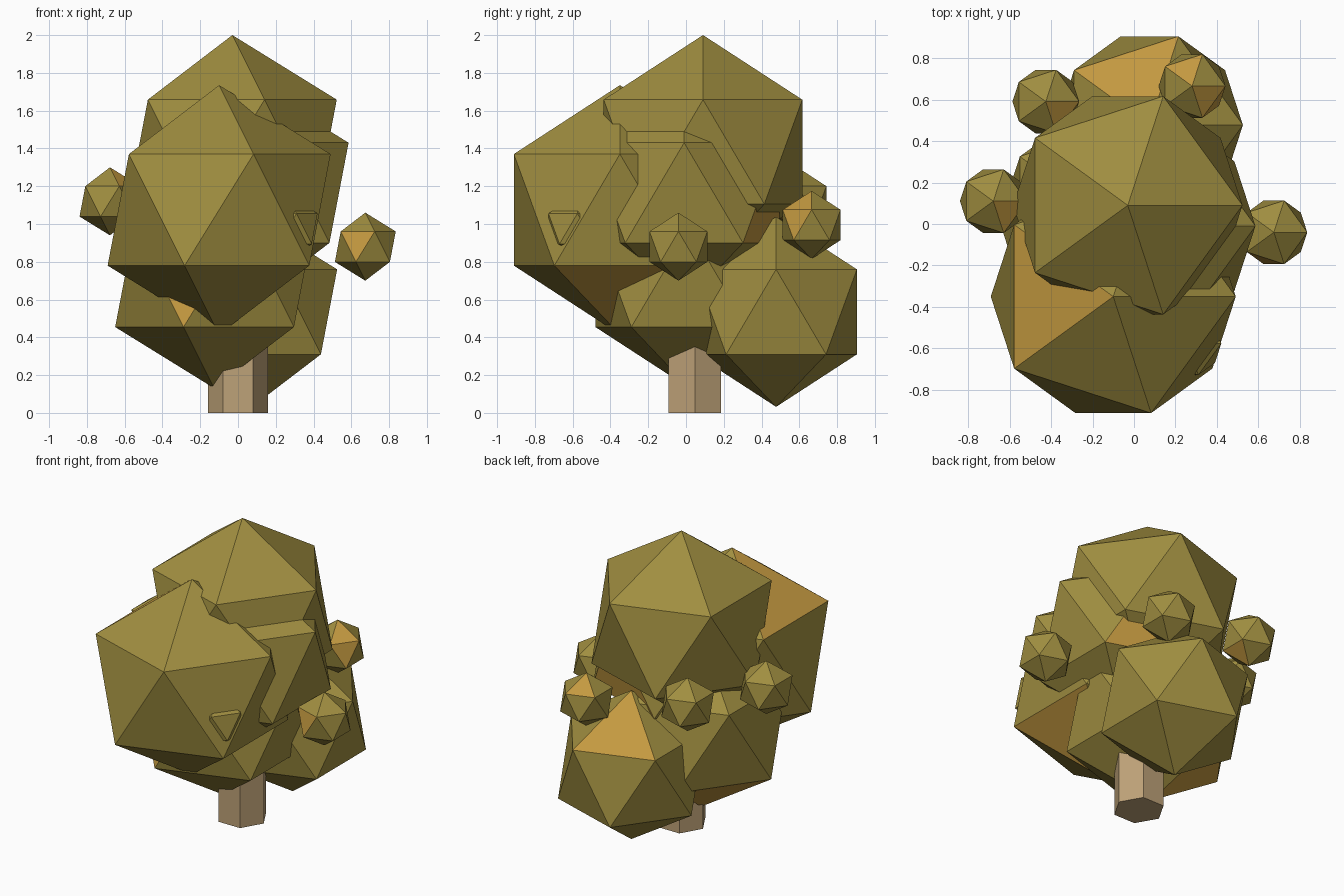
import bpy, bmesh, math
from mathutils import Vector

if "Cube" in bpy.data.objects:
    bpy.data.objects.remove(bpy.data.objects["Cube"])


def material(name, rgb):
    m = bpy.data.materials.new(name)
    m.diffuse_color = (*rgb, 1)
    m.use_nodes = True
    m.node_tree.nodes["Principled BSDF"].inputs["Base Color"].default_value = m.diffuse_color
    return m


OLIVE = material("olive leaves", (0.35, 0.27, 0.051))
GOLD = material("golden leaves", (0.55, 0.32, 0.051))
BARK = material("tan bark", (0.515, 0.362, 0.188))

# Elevation of the four bands of icosahedron faces
CAP, UPPER, LOWER, BASE = 52.6, 10.8, -10.8, -52.6


def direction(azimuth, elevation):
    a, e = math.radians(azimuth), math.radians(elevation)
    return Vector((math.cos(a) * math.cos(e), math.sin(a) * math.cos(e), math.sin(e)))


def finish(name, bm, location, mats):
    me = bpy.data.meshes.new(name)
    bm.to_mesh(me)
    bm.free()
    for m in mats:
        me.materials.append(m)
    ob = bpy.data.objects.new(name, me)
    ob.location = location
    bpy.context.collection.objects.link(ob)
    return ob


def leaf_clump(name, location, radius, accents=()):
    """Flat-faced clump; faces pointing along an accent direction are golden."""
    bm = bmesh.new()
    bmesh.ops.create_icosphere(bm, subdivisions=1, radius=radius)
    bm.normal_update()
    for acc in accents:
        d = direction(*acc)
        max(bm.faces, key=lambda f: f.normal.dot(d)).material_index = 1
    finish(name, bm, location, [OLIVE, GOLD])


# Trunk: six-sided post
bm = bmesh.new()
bmesh.ops.create_cone(bm, cap_ends=True, segments=6, radius1=0.16, radius2=0.16, depth=0.7)
xs = max(v.co.x for v in bm.verts)
if xs < 0.155:  # put corners on the x axis
    for v in bm.verts:
        v.co.x, v.co.y = v.co.y, -v.co.x
    bmesh.ops.recalc_face_normals(bm, faces=bm.faces)
finish("trunk", bm, (0, 0.047, 0.35), [BARK])

# Large leaf clumps
leaf_clump("top_clump", (-0.03, 0.09, 1.382), 0.618)
leaf_clump("front_clump", (-0.10, -0.35, 1.075), 0.66, [(180, CAP), (0, BASE)])
leaf_clump("middle_clump", (0.055, -0.01, 1.165), 0.593, [(72, LOWER)])
leaf_clump("lower_clump", (-0.127, 0.018, 0.716), 0.585, [(252, UPPER), (144, BASE)])
leaf_clump("back_clump", (0.075, 0.477, 0.535), 0.503, [(108, CAP)])

# Small leaf clumps around the crown
small = [
    ((0.674, -0.04, 0.88), [(252, UPPER)]),
    ((0.28, 0.665, 0.995), [(108, CAP), (324, CAP), (324, UPPER)]),
    ((-0.425, 0.59, 1.12), [(324, CAP), (0, BASE)]),
    ((-0.678, 0.11, 1.12), [(324, CAP)]),
    ((0.26, -0.575, 0.975), []),
]
for i, (loc, acc) in enumerate(small):
    leaf_clump(f"small_clump_{i + 1}", loc, 0.18, acc)
